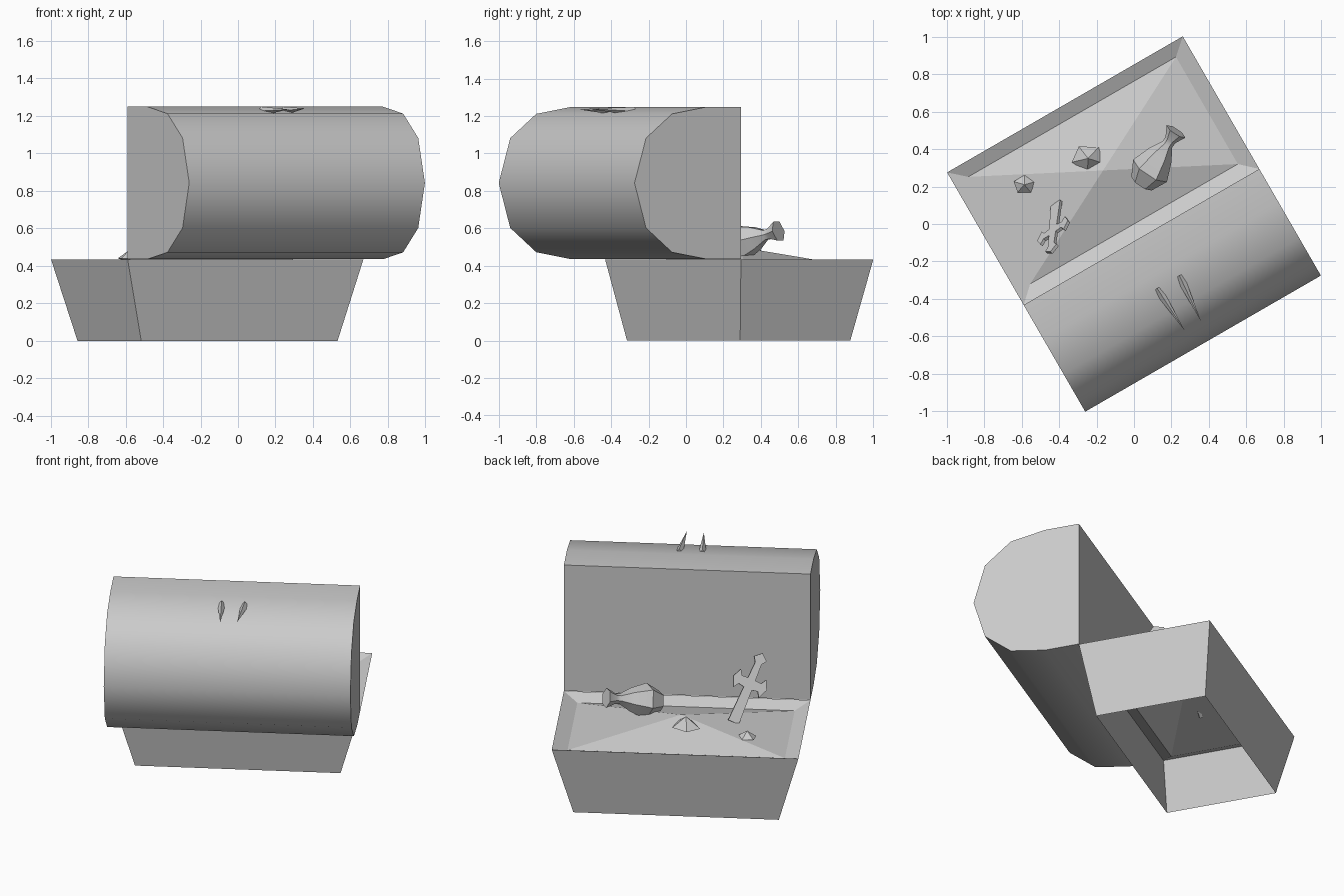
import bpy, bmesh, math
from mathutils import Matrix, Vector

if "Cube" in bpy.data.objects:
    bpy.data.objects.remove(bpy.data.objects["Cube"], do_unlink=True)

TURN = Matrix.Rotation(math.radians(30), 4, 'Z')   # the chest stands at an angle

stone = bpy.data.materials.new("plain_grey")
stone.use_nodes = True
grey = (0.6, 0.6, 0.6, 1)
stone.diffuse_color = grey
stone.node_tree.nodes["Principled BSDF"].inputs["Base Color"].default_value = grey


def finish(name, bm, matrix=TURN, smooth=None, closed=True):
    if closed:
        bmesh.ops.recalc_face_normals(bm, faces=bm.faces)
    bm.transform(matrix)
    mesh = bpy.data.meshes.new(name)
    bm.to_mesh(mesh)
    bm.free()
    mesh.materials.append(stone)
    obj = bpy.data.objects.new(name, mesh)
    bpy.context.collection.objects.link(obj)
    if smooth:
        bpy.ops.object.select_all(action='DESELECT')
        obj.select_set(True)
        bpy.context.view_layer.objects.active = obj
        bpy.ops.object.shade_smooth_by_angle(angle=math.radians(smooth))
    return obj


def skin(bm, rings):
    """Join rings of points with quads and return the vertex rings."""
    rows = [[bm.verts.new(p) for p in ring] for ring in rings]
    n = len(rows[0])
    for a, b in zip(rows, rows[1:]):
        for i in range(n):
            j = (i + 1) % n
            bm.faces.new((a[i], a[j], b[j], b[i]))
    return rows


def rect(x, y0, y1, z):
    return [(-x, y0, z), (x, y0, z), (x, y1, z), (-x, y1, z)]


def along(start, end):
    """Matrix that carries local z onto the line from start to end."""
    d = Vector(end) - Vector(start)
    return Matrix.Translation(start) @ d.to_track_quat('Z', 'Y').to_matrix().to_4x4()


# Chest: open-bottomed flared walls and a sloping rim
bm = bmesh.new()
skin(bm, [rect(0.605, -0.015, 0.665, 0), rect(0.726, -0.08, 0.737, 0.433),
          rect(0.64, 0, 0.66, 0.398)])
finish("chest_body", bm, closed=False)

# Heaped filling: a low four-sided mound
bm = bmesh.new()
base = [bm.verts.new(p) for p in rect(0.64, 0, 0.66, 0.398)]
peak = bm.verts.new((0, 0.33, 0.5))
for i in range(4):
    bm.faces.new((base[i], base[(i + 1) % 4], peak))
finish("filling_mound", bm, closed=False)

# Rounded lid, half profile mirrored about its middle height
half = [(-0.08, 0.407), (-0.29, 0.407), (-0.505, 0.37), (-0.666, 0.24)]
mid = 0.842
profile = ([(y, mid + h) for y, h in half] + [(-0.737, mid)]
           + [(y, mid - h) for y, h in reversed(half)])
bm = bmesh.new()
ends = skin(bm, [[(x, y, z) for y, z in profile] for x in (-0.726, 0.726)])
for ring in ends:
    bm.faces.new(ring)
finish("lid", bm, smooth=40)

# Two spikes on the lid
for name, foot, tip in (("left_spike", (0.072, -0.36, 1.225), (0.05, -0.63, 1.24)),
                        ("right_spike", (-0.065, -0.36, 1.225), (-0.05, -0.63, 1.235))):
    bm = bmesh.new()
    length = (Vector(tip) - Vector(foot)).length
    bmesh.ops.create_cone(bm, cap_ends=True, segments=4, radius1=0.024, radius2=0,
                          depth=length, matrix=Matrix.Translation((0, 0, length / 2)))
    finish(name, bm, TURN @ along(foot, tip))

# Bottle lying on the filling: (distance along axis, radius)
bm = bmesh.new()
shape = [(0, 0.065), (0.085, 0.108), (0.19, 0.07), (0.26, 0.03), (0.29, 0.032), (0.345, 0.06)]
rows = skin(bm, [[(r * math.cos(math.tau * i / 6), r * math.sin(math.tau * i / 6), t)
                  for i in range(6)] for t, r in shape])
bm.faces.new(rows[0])
bm.faces.new(rows[-1])
finish("bottle", bm, along((0.04, 0.215, 0.5), (0.225, 0.495, 0.585)), smooth=40)

# Cut gems: a five-sided girdle with a point above and below
for name, spot, radius, high, spin in (("large_gem", (-0.245, 0.35, 0.47), 0.09, 0.065, 0.9),
                                       ("small_gem", (-0.585, 0.21, 0.44), 0.06, 0.04, 0.3)):
    bm = bmesh.new()
    ring = [bm.verts.new((radius * math.cos(spin + math.tau * i / 5),
                          0.85 * radius * math.sin(spin + math.tau * i / 5), 0))
            for i in range(5)]
    for h in (high, -high * 0.5):
        point = bm.verts.new((0, 0, h))
        for i in range(5):
            bm.faces.new((ring[i], ring[(i + 1) % 5], point))
    finish(name, bm, Matrix.Translation(spot))

# Leaning cross: half outline (side, up) mirrored, then extruded
side = [(0.034, 0), (0.026, 0.215), (0.062, 0.222), (0.082, 0.19), (0.108, 0.25),
        (0.082, 0.305), (0.062, 0.272), (0.024, 0.275), (0.02, 0.375), (0.04, 0.405)]
outline = side + [(0, 0.44)] + [(-s, u) for s, u in reversed(side)]
bm = bmesh.new()
face = bm.faces.new([bm.verts.new((s, -0.009, u)) for s, u in outline])
grown = bmesh.ops.extrude_face_region(bm, geom=[face], use_keep_orig=True)
moved = [v for v in grown["geom"] if isinstance(v, bmesh.types.BMVert)]
bmesh.ops.translate(bm, verts=moved, vec=(0, 0.018, 0))
foot, top = Vector((-0.305, 0.3, 0.45)), Vector((-0.456, 0.09, 0.8))
up = (top - foot).normalized()
across = Vector((0.94, 0.11, 0.33))
across = (across - across.dot(up) * up).normalized()
frame = Matrix((across, up.cross(across), up)).transposed().to_4x4()
finish("cross", bm, TURN @ Matrix.Translation(foot) @ frame)
